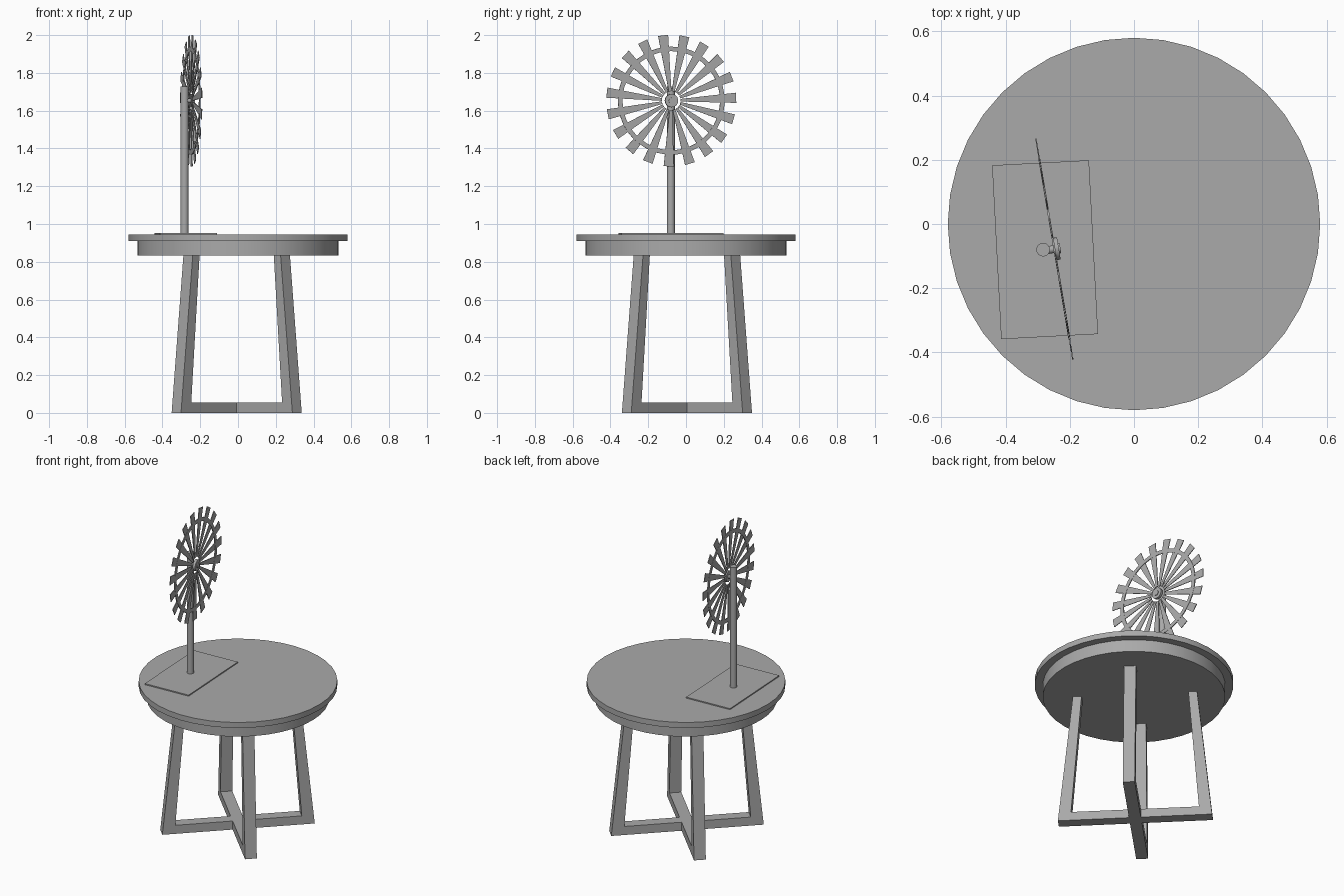
import bpy
import bmesh
from math import cos, sin, radians, tau
from mathutils import Matrix, Vector

cube = bpy.data.objects.get("Cube")
if cube:
    bpy.data.objects.remove(cube, do_unlink=True)

# Single flat grey
grey = bpy.data.materials.new("mid grey")
grey.use_nodes = True
GREY = (0.4, 0.4, 0.4, 1)
grey.diffuse_color = GREY
grey.node_tree.nodes["Principled BSDF"].inputs["Base Color"].default_value = GREY


def finish(name, bm, matrix=Matrix(), smooth=False):
    """Turn a bmesh into a named object with the shared material."""
    bmesh.ops.transform(bm, matrix=matrix, verts=bm.verts)
    bmesh.ops.recalc_face_normals(bm, faces=bm.faces)
    mesh = bpy.data.meshes.new(name)
    bm.to_mesh(mesh)
    bm.free()
    mesh.materials.append(grey)
    obj = bpy.data.objects.new(name, mesh)
    bpy.context.collection.objects.link(obj)
    if smooth:
        bpy.ops.object.select_all(action="DESELECT")
        obj.select_set(True)
        bpy.context.view_layer.objects.active = obj
        bpy.ops.object.shade_smooth_by_angle(angle=radians(30))
    return obj


def cylinder(name, radius, low, high, sides, matrix=Matrix()):
    """Upright cylinder between two heights, then placed by a matrix."""
    bm = bmesh.new()
    bmesh.ops.create_cone(bm, cap_ends=True, segments=sides, radius1=radius,
                          radius2=radius, depth=high - low,
                          matrix=Matrix.Translation((0, 0, (low + high) / 2)))
    return finish(name, bm, matrix, smooth=True)


def extrude(bm, points, vector):
    """Extrude a flat outline into a solid."""
    face = bm.faces.new([bm.verts.new(p) for p in points])
    new = bmesh.ops.extrude_face_region(bm, geom=[face], use_keep_orig=True)["geom"]
    bmesh.ops.translate(bm, vec=vector,
                        verts=[v for v in new if isinstance(v, bmesh.types.BMVert)])


# Table top and apron
cylinder("table_top", 0.58, 0.91, 0.945, 40)
cylinder("apron", 0.533, 0.832, 0.91, 40)

# Two crossing leg frames, each a U outline with tapering, leaning legs
LEG_WIDTH = 0.07
half_outline = [(0.452, 0), (0.364, 0.832), (0.313, 0.832), (0.375, 0.055)]
outline = half_outline + [(-x, z) for x, z in reversed(half_outline)]
for name, angle in (("leg_frame_a", 45), ("leg_frame_b", -45)):
    bm = bmesh.new()
    extrude(bm, [(x, -LEG_WIDTH / 2, z) for x, z in outline], (0, LEG_WIDTH, 0))
    finish(name, bm, Matrix.Translation((-0.007, 0.005, 0))
           @ Matrix.Rotation(radians(angle), 4, "Z"))

# Thin base plate and post
bm = bmesh.new()
bmesh.ops.create_cube(bm, size=1, matrix=Matrix.Diagonal((0.302, 0.542, 0.007, 1)))
finish("base_plate", bm, Matrix.Translation((-0.277, -0.08, 0.9485))
       @ Matrix.Rotation(radians(3), 4, "Z"))
cylinder("post", 0.021, 0.95, 1.727, 24, Matrix.Translation((-0.283, -0.08, 0)))

# Wheel frame: local z is the axle, local x points along world y
wheel = (Matrix.Translation((-0.248, -0.078, 1.653))
         @ Matrix.Rotation(radians(9.5), 4, "Z")
         @ Matrix(((0, 0, 1, 0), (1, 0, 0, 0), (0, 1, 0, 0), (0, 0, 0, 1))))

# Tapered blades
BLADES, THICK = 19, 0.004
bm = bmesh.new()
blade = [(0.05, -0.007), (0.348, -0.027), (0.348, 0.027), (0.05, 0.007)]
for i in range(BLADES):
    turn = Matrix.Rotation(radians(2.5) + tau * i / BLADES, 3, "Z")
    extrude(bm, [turn @ Vector((x, y, -THICK / 2)) for x, y in blade], (0, 0, THICK))
finish("wheel_blades", bm, wheel)

# Flat ring tying the blades together
SEGMENTS = 48
bm = bmesh.new()
section = [(0.262, -0.003), (0.286, -0.003), (0.286, 0.003), (0.262, 0.003)]
loops = []
for i in range(SEGMENTS):
    a = tau * i / SEGMENTS
    loops.append([bm.verts.new((r * cos(a), r * sin(a), z)) for r, z in section])
for i in range(SEGMENTS):
    here, after = loops[i - 1], loops[i]
    for k in range(4):
        bm.faces.new((here[k - 1], here[k], after[k], after[k - 1]))
finish("wheel_ring", bm, wheel, smooth=True)

# Hub, its centre cap and the axle back to the post
cylinder("hub", 0.035, -0.002, 0.014, 24, wheel)
cylinder("hub_cap", 0.016, 0.014, 0.019, 16, wheel)
cylinder("axle", 0.012, -0.036, 0.0, 16, wheel)
